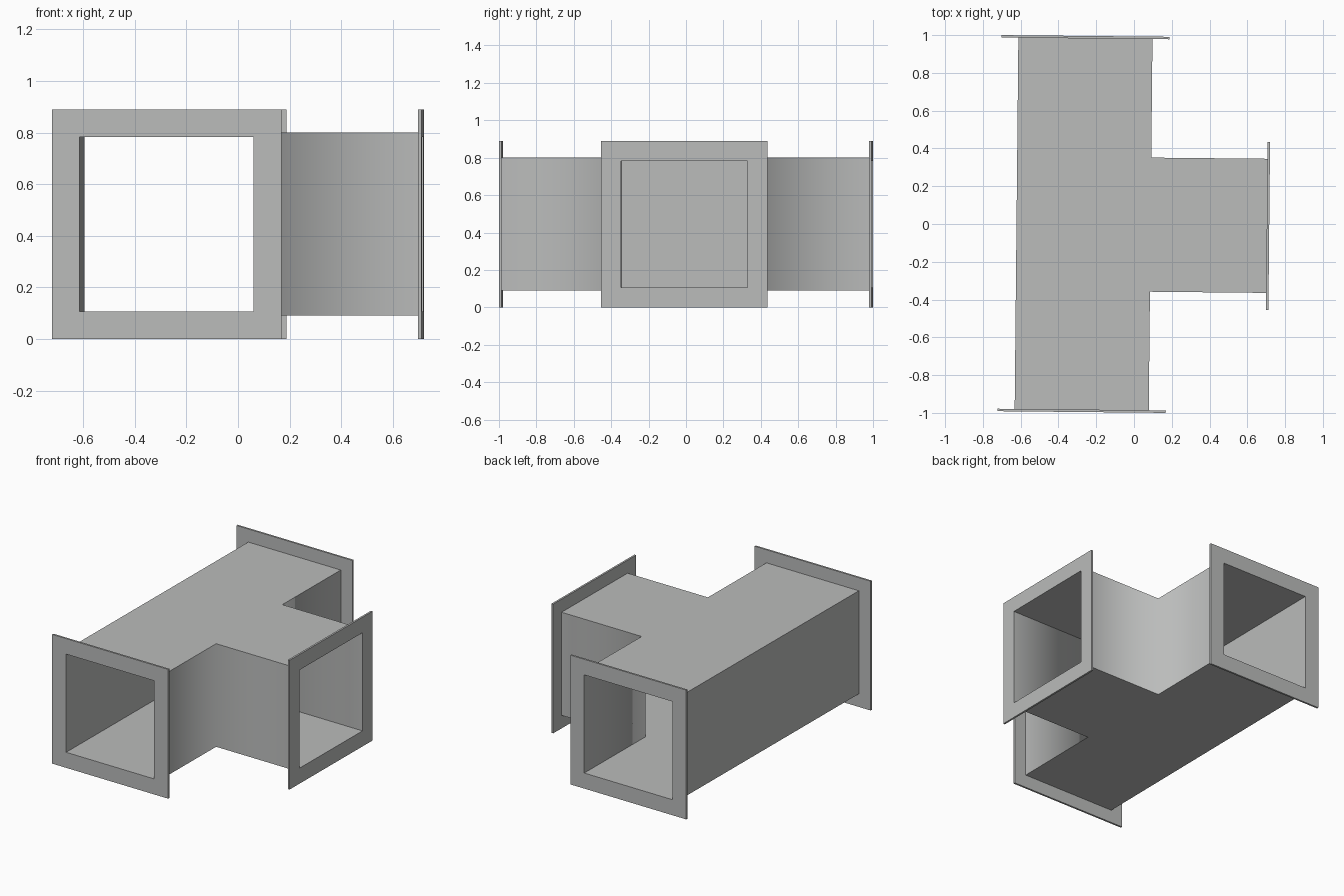
import bpy, bmesh, math
from mathutils import Matrix

if "Cube" in bpy.data.objects:
    bpy.data.objects.remove(bpy.data.objects["Cube"])

OUT, INN, FL = 0.355, 0.338, 0.445   # half sizes: duct outside, duct inside, flange
RUN, BRANCH = 0.9955, 0.983          # distance from junction to the flange faces
T = 0.013                            # flange thickness
PLACE = Matrix.Translation((-0.267, 0, FL)) @ Matrix.Rotation(-0.01, 4, 'Z')

metal = bpy.data.materials.new("galvanised grey")
metal.diffuse_color = (0.495, 0.503, 0.498, 1)
metal.use_nodes = True
metal.node_tree.nodes["Principled BSDF"].inputs["Base Color"].default_value = metal.diffuse_color


def add_object(name, bm, matrix):
    mesh = bpy.data.meshes.new(name)
    bm.to_mesh(mesh)
    bm.free()
    mesh.materials.append(metal)
    ob = bpy.data.objects.new(name, mesh)
    ob.matrix_world = matrix
    bpy.context.collection.objects.link(ob)
    return ob


def tee_shell(bm, h, inward):
    """T-shaped box shell, open at its three ends."""
    r, b = RUN - T * 0.9, BRANCH - T * 0.9
    plan = [(-h, -r), (h, -r), (h, -h), (b, -h), (b, h), (h, h), (h, r), (-h, r)]
    lo = [bm.verts.new((x, y, -h)) for x, y in plan]
    hi = [bm.verts.new((x, y, h)) for x, y in plan]
    faces = [bm.faces.new(hi), bm.faces.new(lo[::-1])]
    for i in range(8):
        if i not in (0, 3, 6):       # these three sides stay open
            j = (i + 1) % 8
            faces.append(bm.faces.new((lo[i], lo[j], hi[j], hi[i])))
    for f in faces:
        f.smooth = True
        if inward:
            f.normal_flip()
    # only the two upright inner corners are shaded soft
    for v in lo + hi:
        for e in v.link_edges:
            d = e.verts[0].co - e.verts[1].co
            m = (e.verts[0].co + e.verts[1].co) / 2
            upright = abs(d.x) + abs(d.y) < 1e-5
            corner = abs(m.x - h) < 1e-4 and abs(abs(m.y) - h) < 1e-4
            e.smooth = upright and corner


# Duct body with outer skin and inner liner
bm = bmesh.new()
tee_shell(bm, OUT, False)
tee_shell(bm, INN, True)
add_object("tee_duct", bm, PLACE)


def flange(name, distance, angle):
    """Square frame plate facing +x, turned about the junction."""
    bm = bmesh.new()
    rings = []
    for x, h in ((0, FL), (0, INN), (-T, INN), (-T, FL)):
        rings.append([bm.verts.new((distance + x, h * sy, h * sz))
                      for sy, sz in ((-1, -1), (1, -1), (1, 1), (-1, 1))])
    for k in range(4):
        a, c = rings[k], rings[(k + 1) % 4]
        for i in range(4):
            j = (i + 1) % 4
            bm.faces.new((a[i], a[j], c[j], c[i]))
    bmesh.ops.recalc_face_normals(bm, faces=bm.faces)
    add_object(name, bm, PLACE @ Matrix.Rotation(angle, 4, 'Z'))


# Flanges on the three openings
flange("branch_flange", BRANCH, 0)
flange("back_flange", RUN, math.pi / 2)
flange("front_flange", RUN, -math.pi / 2)
